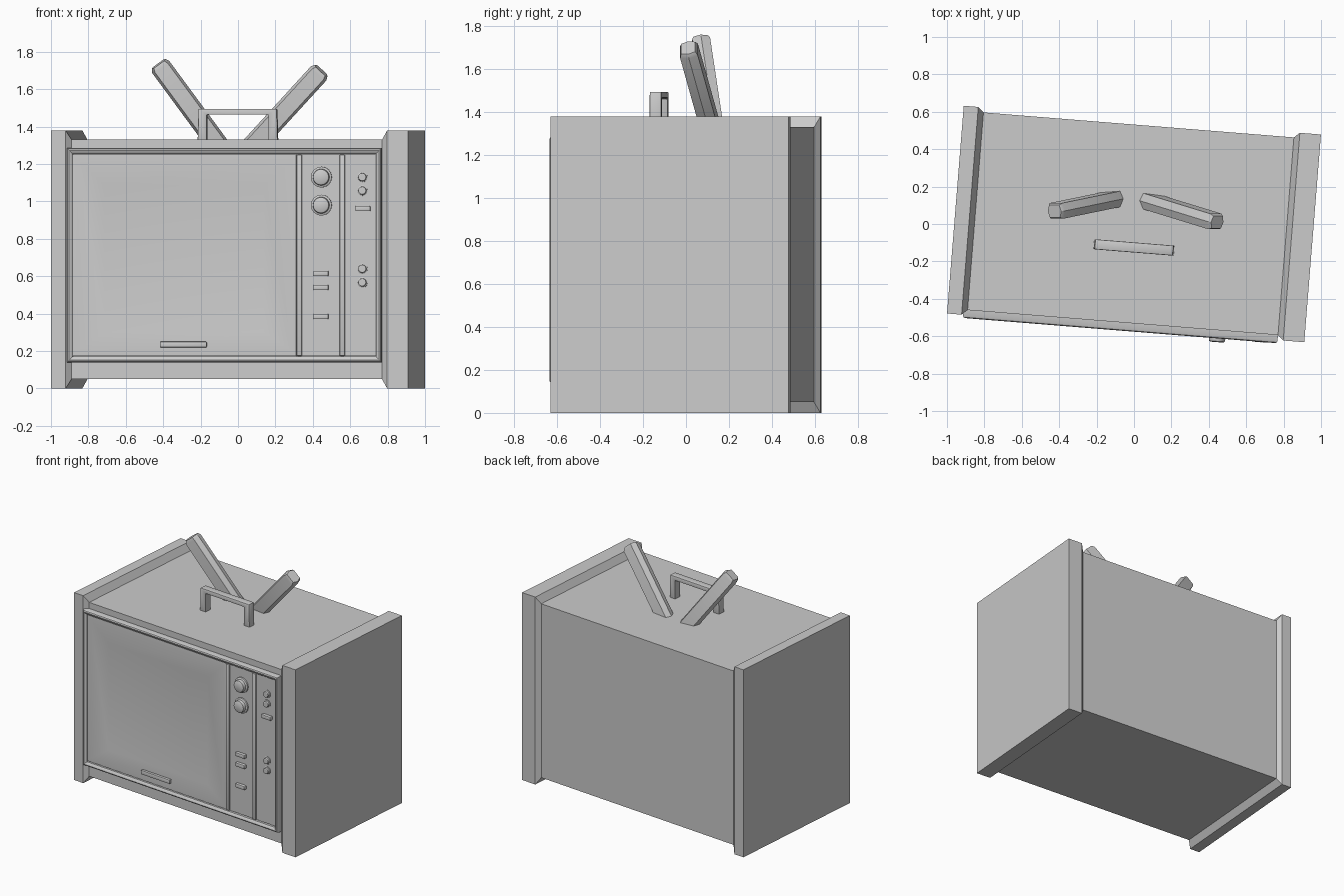
import bpy, bmesh, math
from mathutils import Matrix, Vector

if "Cube" in bpy.data.objects:
    bpy.data.objects.remove(bpy.data.objects["Cube"])

TURN = Matrix.Rotation(math.radians(-4.6), 4, 'Z')   # whole set is slightly turned
OFF = 0.047                                          # front-view x to set's own x


def finish(name, bm, turn=True, bevel=0, angle=30):
    bmesh.ops.recalc_face_normals(bm, faces=bm.faces)
    if bevel:
        bmesh.ops.bevel(bm, geom=bm.edges[:], offset=bevel, segments=2,
                        profile=0.5, affect='EDGES')
    if turn:
        bmesh.ops.transform(bm, matrix=TURN, verts=bm.verts)
    me = bpy.data.meshes.new(name)
    bm.to_mesh(me)
    bm.free()
    ob = bpy.data.objects.new(name, me)
    bpy.context.collection.objects.link(ob)
    bpy.ops.object.select_all(action='DESELECT')
    ob.select_set(True)
    bpy.context.view_layer.objects.active = ob
    bpy.ops.object.shade_smooth_by_angle(angle=math.radians(angle))
    return ob


def loft(name, rings, caps=True, **kw):
    bm = bmesh.new()
    vs = [[bm.verts.new(p) for p in r] for r in rings]
    n = len(vs[0])
    for a, b in zip(vs, vs[1:]):
        for i in range(n):
            bm.faces.new((a[i], a[(i + 1) % n], b[(i + 1) % n], b[i]))
    if caps:
        bm.faces.new(vs[0])
        bm.faces.new(vs[-1])
    return finish(name, bm, **kw)


def box(name, x0, x1, y0, y1, z0, z1, **kw):
    return loft(name, [rect_y(y, x0, x1, z0, z1) for y in (y0, y1)], **kw)


def rect_y(y, x0, x1, z0, z1):
    return [(x0, y, z0), (x1, y, z0), (x1, y, z1), (x0, y, z1)]


def rect_x(x, h, z0, z1):
    return [(x, -h, z0), (x, h, z0), (x, h, z1), (x, -h, z1)]


# Cabinet core and the two side panels with chamfered inner rims
box("cabinet_body", -0.87, 0.84, -0.53, 0.53, 0.05, 1.33)
for name, xs in (("left_side_panel", (-0.958, -0.88, -0.85)),
                 ("right_side_panel", (0.958, 0.845, 0.815))):
    loft(name, [rect_x(xs[0], 0.557, 0, 1.38), rect_x(xs[1], 0.557, 0, 1.38),
                rect_x(xs[2], 0.53, 0.05, 1.33)])

# Raised front moulding with softened edge
loft("front_frame", [rect_y(y, -0.872 + d, 0.815 - d, 0.14 + d, 1.285 - d)
                     for y, d in ((-0.52, 0), (-0.562, 0), (-0.570, 0.004),
                                  (-0.574, 0.012), (-0.570, 0.022),
                                  (-0.562, 0.03), (-0.52, 0.03))], caps=False)

# Screen surround sloping gently in to the screen
x0, x1 = -0.893 + OFF, 0.31 + OFF
loft("screen_surround", [
    rect_y(-0.52, x0, x1, 0.175, 1.25),
    rect_y(-0.556, x0, x1, 0.175, 1.25),
    rect_y(-0.558, x0 + 0.03, x1 - 0.02, 0.2, 1.225),
    rect_y(-0.540, -0.72 + OFF, 0.135 + OFF, 0.30, 1.085)])
box("screen_badge", -0.42 + OFF, -0.17 + OFF, -0.567, -0.545, 0.22, 0.25, bevel=0.004)

# Control panels and vertical dividers
box("control_panel", 0.30 + OFF, 0.74 + OFF, -0.553, -0.52, 0.175, 1.25)
for i, x in enumerate((0.327, 0.557)):
    box(f"divider_{i}", x - 0.014 + OFF, x + 0.014 + OFF, -0.564, -0.53,
        0.175, 1.25, bevel=0.004)


# Round knobs with stepped, domed profile
def knob(name, x, z, r, front, sides=16):
    depth = front + 0.548
    rings = [[(x + OFF + r * s * math.cos(2 * math.pi * i / sides), -0.548 + depth * t,
               z + r * s * math.sin(2 * math.pi * i / sides)) for i in range(sides)]
             for s, t in ((1, 0), (1, 0.35), (0.8, 0.45), (0.75, 0.9), (0.6, 1))]
    loft(name, rings)


for i, z in enumerate((1.13, 0.98)):
    knob(f"tuning_knob_{i}", 0.445, z, 0.056, -0.594)
for i, z in enumerate((1.115 + 0.015, 1.058, 0.64, 0.567)):
    knob(f"small_knob_{i}", 0.665, z, 0.028, -0.576, 12)
for i, (x, z) in enumerate(((0.668, 0.962), (0.443, 0.615), (0.443, 0.54), (0.443, 0.385))):
    box(f"push_button_{i}", x - 0.04 + OFF, x + 0.04 + OFF, -0.575, -0.54,
        z - 0.014, z + 0.014, bevel=0.005)

# Carrying handle: bent flat bar
outline = [(-0.215, 1.31), (-0.21, 1.495), (0.21, 1.495), (0.215, 1.31),
           (0.165, 1.31), (0.165, 1.464), (-0.165, 1.464), (-0.165, 1.31)]
loft("carry_handle", [[(x + 0.01, y, z) for x, z in outline] for y in (-0.152, -0.098)],
     bevel=0.005)


# Stubby aerials: square bars with chamfered edges and ends
def aerial(name, base, tip):
    a, b = Vector(base), Vector(tip)
    d = (b - a).normalized()
    v = d.cross(Vector((0, 0, 1))).cross(d)
    u = Vector((0, 1, 0)) - d * d.y
    u.normalize()
    w = d.cross(u)
    length = (b - a).length
    rings = []
    for t, s in ((0, 1), (length - 0.02, 1), (length, 0.8)):
        p = a + d * t
        rings.append([p + u * (s * p_) + w * (s * q) for p_, q in
                      ((-0.042, -0.042), (0, -0.056), (0.042, -0.042),
                       (0.042, 0.042), (0, 0.056), (-0.042, 0.042))])
    loft(name, rings, turn=False)


aerial("left_aerial", (-0.09, 0.137, 1.28), (-0.425, 0.068, 1.735))
aerial("right_aerial", (0.07, 0.125, 1.29), (0.445, 0.01, 1.70))
